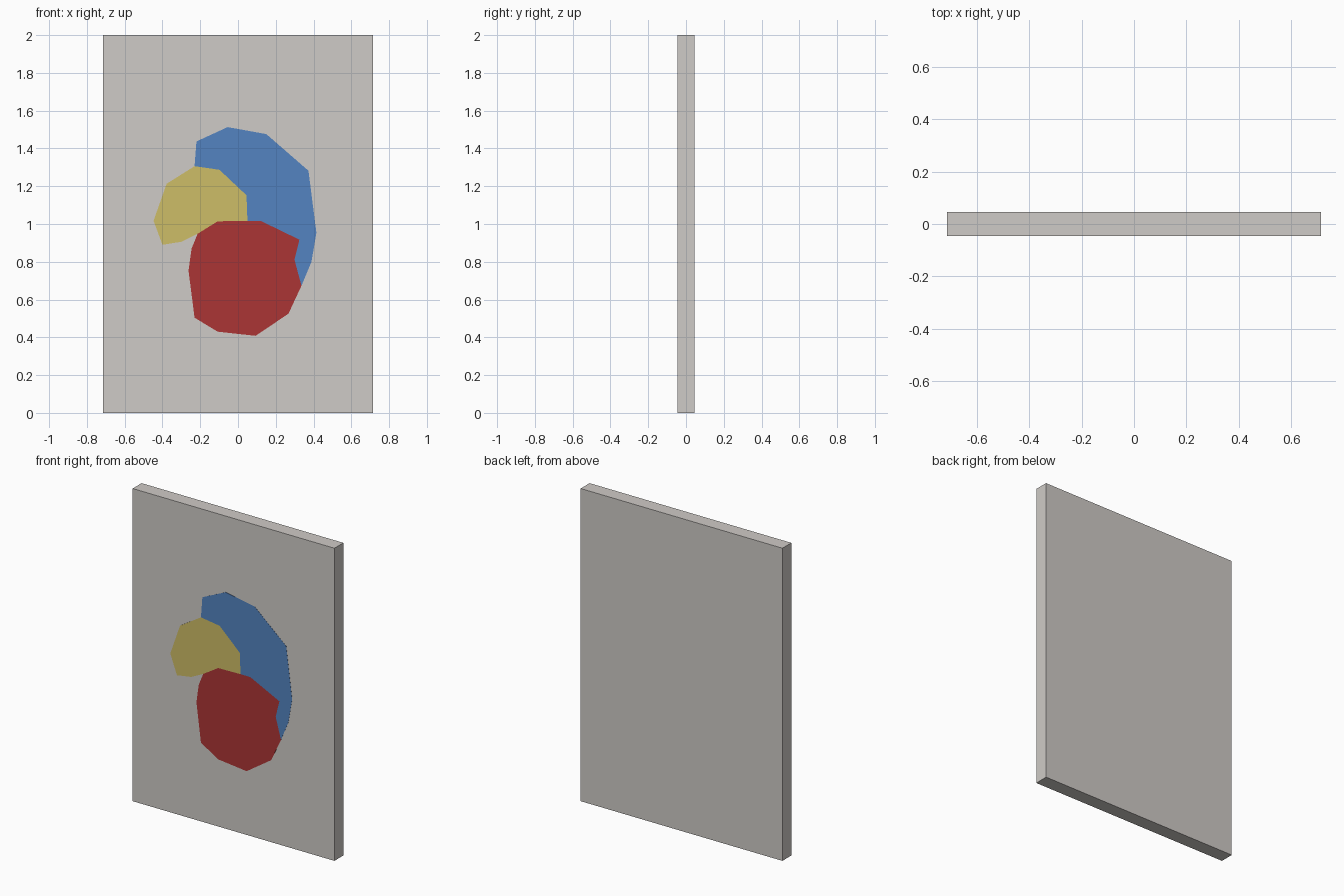
import bpy, bmesh

if "Cube" in bpy.data.objects:
    bpy.data.objects.remove(bpy.data.objects["Cube"])


def material(name, rgb):
    # sRGB 0-255 to linear
    lin = [((c / 255 + 0.055) / 1.055) ** 2.4 for c in rgb]
    m = bpy.data.materials.new(name)
    m.diffuse_color = (*lin, 1)
    m.use_nodes = True
    m.node_tree.nodes["Principled BSDF"].inputs["Base Color"].default_value = m.diffuse_color
    return m


def slab(name, outline, y_front, y_back, mat):
    """Extrude an x-z outline along y into a closed flat-faced solid."""
    bm = bmesh.new()
    face = bm.faces.new([bm.verts.new((x, y_front, z)) for x, z in outline])
    ext = bmesh.ops.extrude_face_region(bm, geom=[face], use_keep_orig=True)
    for v in ext["geom"]:
        if isinstance(v, bmesh.types.BMVert):
            v.co.y = y_back
    bmesh.ops.recalc_face_normals(bm, faces=bm.faces)
    mesh = bpy.data.meshes.new(name)
    bm.to_mesh(mesh)
    bm.free()
    mesh.materials.append(mat)
    obj = bpy.data.objects.new(name, mesh)
    bpy.context.collection.objects.link(obj)
    return obj


W, T, H = 0.714, 0.045, 2.0

# Canvas panel
slab("canvas_panel", [(-W, 0), (W, 0), (W, H), (-W, H)], -T, T,
     material("warm grey", (207, 203, 199)))

# Corners and borders shared by the painted patches
top_left = (-0.23, 1.306)
centre = (0.05, 1.017)
left_joint = (-0.214, 0.948)
right_joint = (0.336, 0.673)
blue_yellow = [(0.045, 1.152), (-0.098, 1.287)]
blue_red = [(0.299, 0.811), (0.325, 0.917), (0.119, 1.017)]
red_yellow = (-0.108, 1.014)

blue = [top_left, (-0.22, 1.437), (-0.055, 1.513), (0.15, 1.476), (0.373, 1.282),
        (0.415, 0.954), (0.389, 0.8), right_joint, *blue_red, centre, *blue_yellow]
yellow = [top_left, *reversed(blue_yellow), centre, red_yellow, left_joint,
          (-0.299, 0.906), (-0.4, 0.89), (-0.447, 1.017), (-0.378, 1.213)]
red = [left_joint, red_yellow, centre, *reversed(blue_red), right_joint,
       (0.267, 0.525), (0.093, 0.408), (-0.108, 0.43), (-0.23, 0.504),
       (-0.262, 0.753), (-0.246, 0.869)]

# Painted patches: thin plates just proud of the front
for name, outline, mat in (
        ("blue_patch", blue, material("blue", (83, 132, 193))),
        ("yellow_patch", yellow, material("mustard yellow", (206, 189, 103))),
        ("red_patch", red, material("dark red", (171, 53, 53)))):
    slab(name, outline, -T - 0.001, -T + 0.002, mat)
